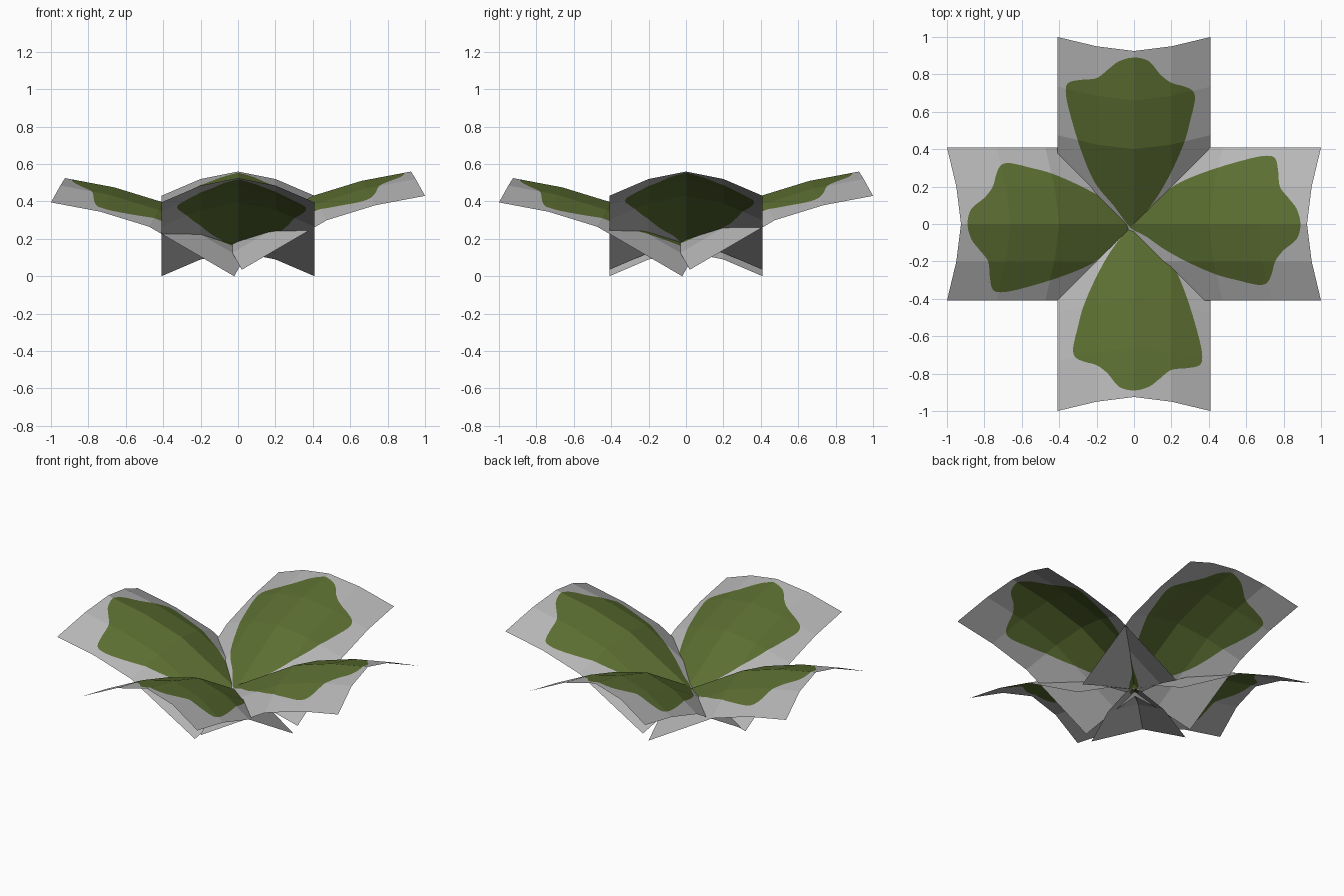
import bpy, math
from mathutils import Vector, Matrix
from mathutils.geometry import delaunay_2d_cdt

if "Cube" in bpy.data.objects:
    bpy.data.objects.remove(bpy.data.objects["Cube"])


def material(name, rgb):
    m = bpy.data.materials.new(name)
    m.diffuse_color = (*rgb, 1)
    m.use_nodes = True
    m.node_tree.nodes["Principled BSDF"].inputs["Base Color"].default_value = m.diffuse_color
    return m


GREY = material("card grey", (0.47, 0.47, 0.47))
GREEN = material("leaf green", (0.105, 0.155, 0.031))

# Spine of a card (distance outward, height) and its arched cross-section
SPINE = [(-0.055, 0.13), (0.40, 0.395), (0.66, 0.475), (0.925, 0.525)]
ARCH = [(0, 0, 0), (0.2, 0.025, -0.04), (0.41, 0.075, -0.13)]  # side, outward, up

# Lobed leaf outline (outward, sideways), smoothed below
OUTLINE = [(-0.03, 0), (0.07, -0.07), (0.17, -0.14), (0.30, -0.21), (0.44, -0.27),
           (0.55, -0.30), (0.66, -0.325), (0.71, -0.315), (0.735, -0.27),
           (0.755, -0.20), (0.80, -0.14), (0.87, -0.08), (0.89, 0), (0.87, 0.08),
           (0.825, 0.14), (0.78, 0.20), (0.77, 0.29), (0.755, 0.35), (0.71, 0.365),
           (0.62, 0.35), (0.445, 0.30), (0.295, 0.245), (0.20, 0.195), (0.10, 0.11)]


def lerp(table, t, col):
    for a, b in zip(table, table[1:]):
        if t <= b[0] + 1e-6:
            break
    return a[col] + (b[col] - a[col]) * (t - a[0]) / (b[0] - a[0])


def bend(s, v):
    a = abs(v)
    return Vector((s + lerp(ARCH, a, 1), v, lerp(SPINE, s, 1) + lerp(ARCH, a, 2)))


def smooth_outline(pts, steps=4):
    out, n = [], len(pts)
    for i in range(n):
        p0, p1, p2, p3 = (Vector(pts[(i + k) % n]) for k in (-1, 0, 1, 2))
        for k in range(steps):
            t = k / steps
            out.append(0.5 * (2 * p1 + (p2 - p0) * t + (2 * p0 - 5 * p1 + 4 * p2 - p3) * t * t
                              + (3 * p1 - p0 - 3 * p2 + p3) * t ** 3))
    return out


# Flat layout: card fold lines plus the leaf outline cut into it
leaf = [Vector((p.x - lerp(ARCH, abs(p.y), 1), p.y)) for p in smooth_outline(OUTLINE)]
verts, edges = list(leaf), []


def line(a, b):
    edges.append((len(verts), len(verts) + 1))
    verts.extend((Vector(a), Vector(b)))


for s, _ in SPINE:
    line((s, -0.41), (s, 0.41))
for v in (-0.41, -0.2, 0, 0.2, 0.41):
    line((SPINE[0][0], v), (SPINE[-1][0], v))
flat, _, faces, _, _, origin = delaunay_2d_cdt(verts, edges, [list(range(len(leaf)))], 0, 1e-5)

# Four bent cards around the centre, two of them slightly raised
for name, turn, lift in (("leaf_card_right", 0, 0.035), ("leaf_card_back", 1, 0.035),
                         ("leaf_card_left", 2, 0), ("leaf_card_front", 3, 0)):
    rot = Matrix.Rotation(turn * math.pi / 2, 3, 'Z')
    mesh = bpy.data.meshes.new(name)
    mesh.from_pydata([rot @ bend(p.x, p.y) + Vector((0, 0, lift)) for p in flat], [], faces)
    mesh.materials.append(GREY)
    mesh.materials.append(GREEN)
    for poly, src in zip(mesh.polygons, origin):
        poly.material_index = 1 if src else 0
    bpy.context.collection.objects.link(bpy.data.objects.new(name, mesh))
